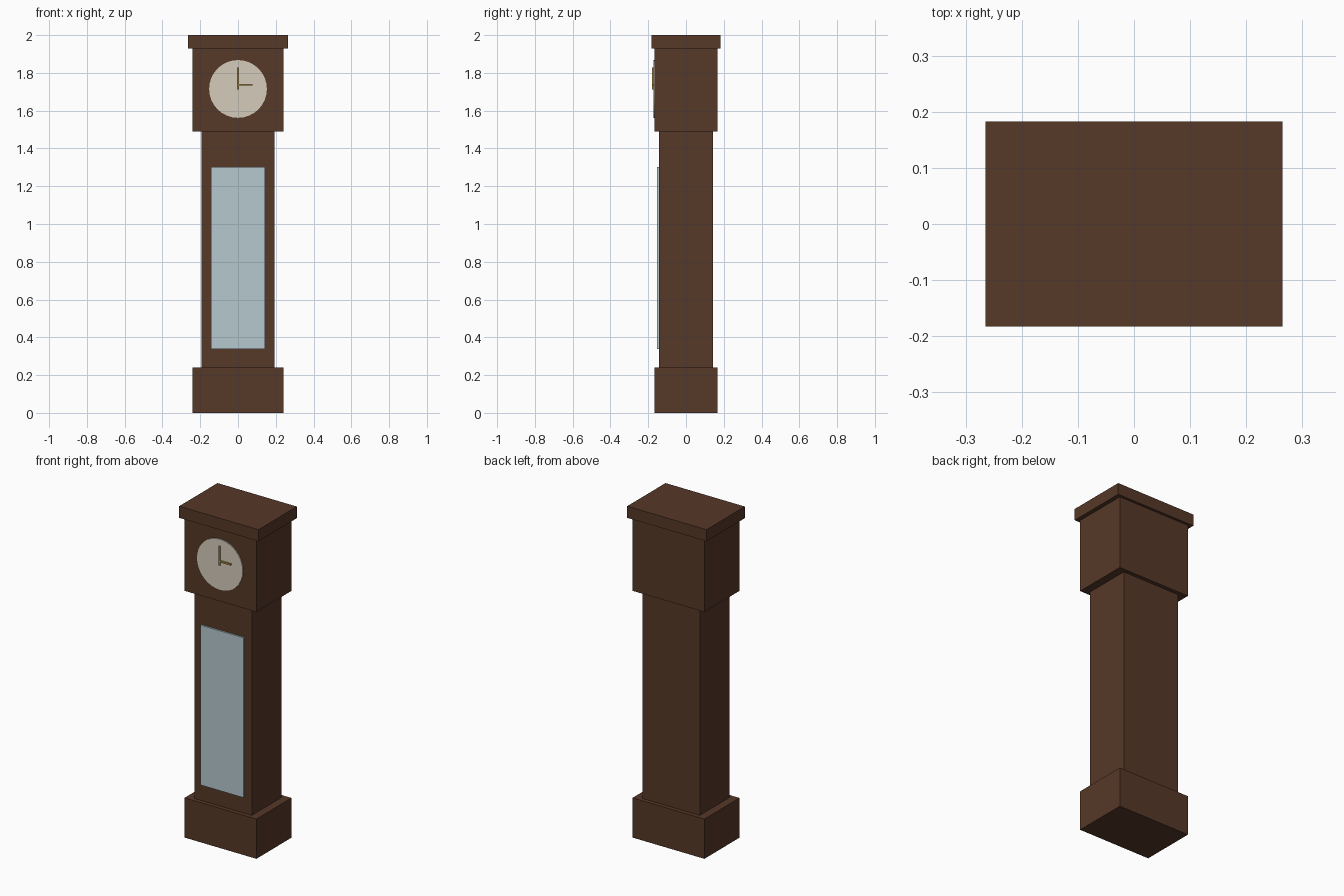
import bpy, math

if "Cube" in bpy.data.objects:
    bpy.data.objects.remove(bpy.data.objects["Cube"])


def material(name, rgb):
    m = bpy.data.materials.new(name)
    m.diffuse_color = (*rgb, 1.0)
    m.use_nodes = True
    m.node_tree.nodes["Principled BSDF"].inputs["Base Color"].default_value = m.diffuse_color
    return m


wood = material("dark_wood", (0.093, 0.040, 0.021))
glass = material("pale_glass", (0.46, 0.58, 0.62))
ivory = material("ivory", (0.66, 0.60, 0.50))
brass = material("brass", (0.42, 0.26, 0.06))


def box(name, x, y, z, mat):
    """Box spanning the given (min, max) ranges."""
    bpy.ops.mesh.primitive_cube_add(size=1, location=[sum(r) / 2 for r in (x, y, z)])
    ob = bpy.context.object
    ob.name = name
    ob.scale = [r[1] - r[0] for r in (x, y, z)]
    bpy.ops.object.transform_apply(location=False, rotation=False, scale=True)
    ob.data.materials.append(mat)
    return ob


# Case: stacked wooden blocks (name, half width, half depth, bottom, top)
for name, hx, hy, z0, z1 in (
    ("plinth", 0.24, 0.167, 0.0, 0.24),
    ("trunk", 0.192, 0.143, 0.24, 1.49),
    ("hood", 0.24, 0.167, 1.49, 1.93),
    ("cornice", 0.265, 0.183, 1.93, 2.0),
):
    box(name, (-hx, hx), (-hy, hy), (z0, z1), wood)

# Glass panel on the trunk
box("trunk_window", (-0.144, 0.144), (-0.153, -0.143), (0.338, 1.303), glass)

# Dial disc on the hood
bpy.ops.mesh.primitive_cylinder_add(vertices=32, radius=0.153, depth=0.01,
                                    location=(0, -0.168, 1.715),
                                    rotation=(math.pi / 2, 0, 0))
dial = bpy.context.object
dial.name = "dial"
dial.data.materials.append(ivory)

# Hands showing three o'clock
box("minute_hand", (-0.005, 0.005), (-0.181, -0.173), (1.713, 1.828), brass)
box("hour_hand", (0.0, 0.077), (-0.181, -0.173), (1.732, 1.742), brass)
